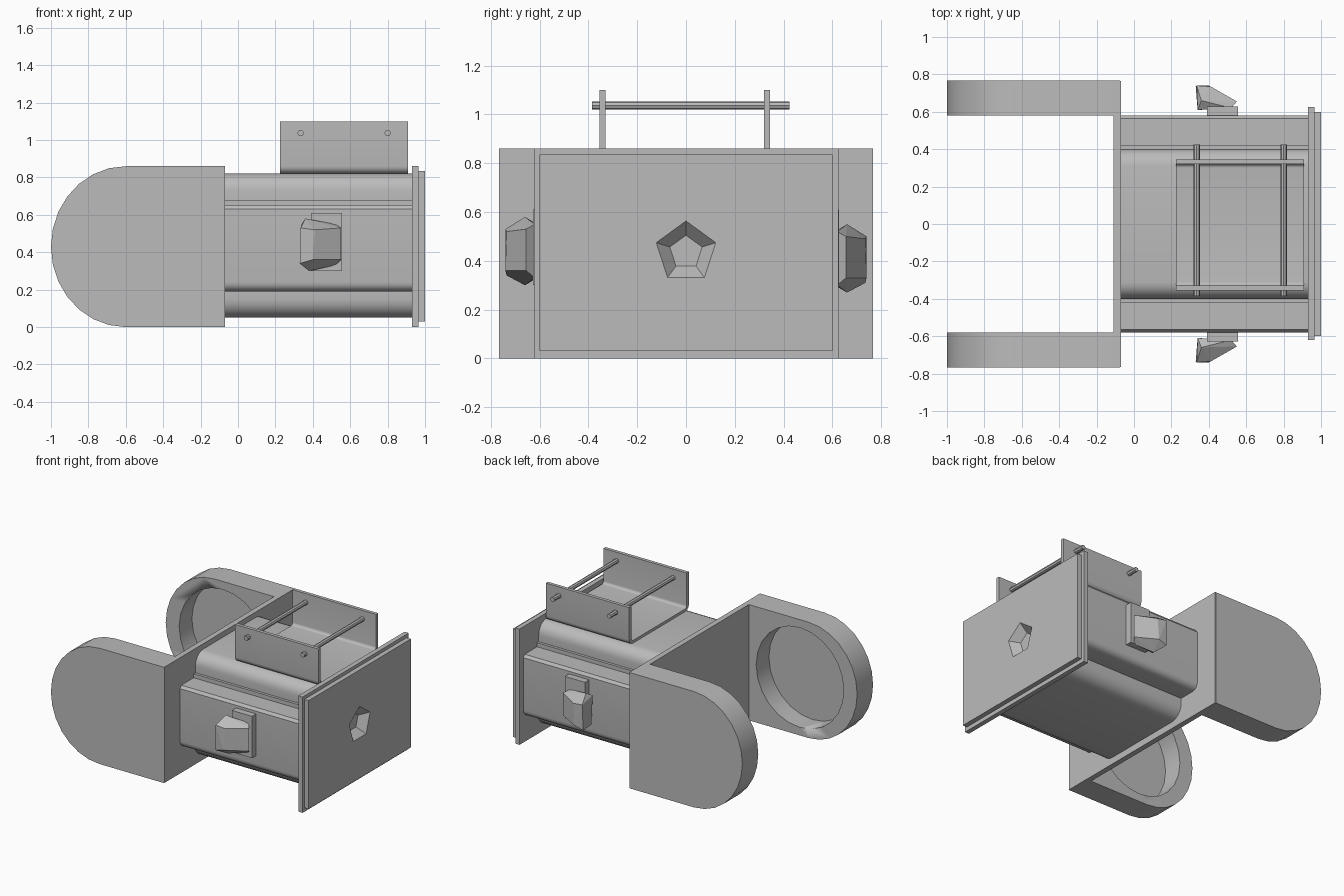
import bpy
import bmesh
import math
from mathutils import Vector

cube = bpy.data.objects.get("Cube")
if cube:
    bpy.data.objects.remove(cube, do_unlink=True)

GREY = (0.5, 0.5, 0.5, 1)
grey = bpy.data.materials.new("plain grey")
grey.use_nodes = True
grey.diffuse_color = GREY
grey.node_tree.nodes["Principled BSDF"].inputs["Base Color"].default_value = GREY


def finish(name, bm, smooth=False):
    bmesh.ops.recalc_face_normals(bm, faces=bm.faces[:])
    mesh = bpy.data.meshes.new(name)
    bm.to_mesh(mesh)
    bm.free()
    mesh.materials.append(grey)
    ob = bpy.data.objects.new(name, mesh)
    bpy.context.collection.objects.link(ob)
    if smooth:
        bpy.ops.object.select_all(action='DESELECT')
        ob.select_set(True)
        bpy.context.view_layer.objects.active = ob
        bpy.ops.object.shade_smooth_by_angle(angle=math.radians(35))
    return ob


def prism(name, outline, axis, start, end, smooth=False):
    """Extrude an outline along x (outline is y, z) or y (outline is x, z)."""
    bm = bmesh.new()
    place = (lambda p: (start, p[0], p[1])) if axis == 'x' else (lambda p: (p[0], start, p[1]))
    face = bm.faces.new([bm.verts.new(place(p)) for p in outline])
    made = bmesh.ops.extrude_face_region(bm, geom=[face])
    verts = [v for v in made["geom"] if isinstance(v, bmesh.types.BMVert)]
    step = end - start
    bmesh.ops.translate(bm, verts=verts, vec=(step, 0, 0) if axis == 'x' else (0, step, 0))
    return finish(name, bm, smooth)


def box(name, x0, x1, y0, y1, z0, z1):
    return prism(name, [(y0, z0), (y1, z0), (y1, z1), (y0, z1)], 'x', x0, x1)


def arc(cx, cz, rx, rz, a0, a1, n):
    angles = [math.radians(a0 + (a1 - a0) * i / n) for i in range(n + 1)]
    return [(cx + rx * math.cos(a), cz + rz * math.sin(a)) for a in angles]


def mirrored(half):
    return half + [(-y, z) for y, z in reversed(half)]


def cut(target, cutter):
    cutter.hide_render = True
    mod = target.modifiers.new("cut", 'BOOLEAN')
    mod.operation = 'DIFFERENCE'
    mod.solver = 'EXACT'
    mod.object = cutter
    bpy.context.view_layer.objects.active = target
    bpy.ops.object.modifier_apply(modifier=mod.name)


# Body with a stepped, round-shouldered cross-section
half = (arc(0.31, 0.15, 0.1, 0.1, -90, 0, 6) + [(0.41, 0.19)]
        + arc(0.53, 0.24, 0.05, 0.05, -90, 0, 5)
        + [(0.58, 0.63), (0.565, 0.65), (0.42, 0.65), (0.42, 0.68), (0.40, 0.68)]
        + arc(0.31, 0.73, 0.09, 0.09, 0, 90, 6))
prism("body", mirrored(half), 'x', -0.09, 0.94, True)

# Yoke plate and the two rounded arms with dished inner faces
box("yoke_plate", -0.11, -0.07, -0.765, 0.765, 0, 0.86)
arm_outline = [(-0.075, 0), (-0.075, 0.86)] + arc(-0.6, 0.43, 0.4, 0.43, 90, 270, 14)
for side, label in ((1, "back"), (-1, "front")):
    arm = prism(label + "_arm", arm_outline, 'y', side * 0.58, side * 0.767, True)
    dish = prism(label + "_dish_cutter", arc(-0.53, 0.43, 0.36, 0.37, 0, 345, 23),
                 'y', side * 0.5, side * 0.73, True)
    cut(arm, dish)
    bpy.data.objects.remove(dish, do_unlink=True)

# Double end plate with a tapered five-sided socket
plates = [box("inner_end_plate", 0.93, 0.965, -0.62, 0.625, 0, 0.86),
          box("outer_end_plate", 0.965, 1.0, -0.6, 0.6, 0.03, 0.835)]
bm = bmesh.new()
for x, r in ((0.935, 0.065), (1.01, 0.138)):
    for y, z in arc(0, 0.435, r, r, 90, 378, 4):
        bm.verts.new((x, y, z))
bmesh.ops.convex_hull(bm, input=bm.verts[:])
socket = finish("socket_cutter", bm)
for plate in plates:
    cut(plate, socket)
bpy.data.objects.remove(socket, do_unlink=True)

# Folded tray on top, a channel with rounded lower corners
outer = arc(0.31, 0.86, 0.04, 0.04, -90, 0, 5) + [(0.35, 1.10)]
inner = [(0.325, 1.10)] + arc(0.305, 0.86, 0.02, 0.02, 0, -90, 5)
tray = prism("top_tray", mirrored(outer + inner), 'x', 0.225, 0.91, True)
tray.location.y = -0.005

# Cross rods through the tray walls
for i, x in enumerate((0.335, 0.80)):
    prism("tray_rod_%d" % (i + 1), arc(x, 1.037, 0.017, 0.017, 0, 315, 7), 'y', -0.385, 0.425)

# Side mounts, each with a faceted wedge knob
knob_points = [(0.35, 0.61, 0.33), (0.34, 0.61, 0.55), (0.52, 0.62, 0.55), (0.52, 0.62, 0.33),
               (0.55, 0.655, 0.36), (0.55, 0.655, 0.53), (0.33, 0.735, 0.34), (0.335, 0.74, 0.53),
               (0.40, 0.74, 0.36), (0.41, 0.735, 0.52), (0.38, 0.66, 0.30), (0.36, 0.66, 0.58)]
for side, label in ((1, "back"), (-1, "front")):
    box(label + "_mount", 0.39, 0.555, side * 0.57, side * 0.628, 0.30, 0.61)
    bm = bmesh.new()
    drop = -0.03 if side > 0 else 0
    for p in knob_points:
        bm.verts.new(Vector((p[0], side * p[1], p[2] + drop)))
    bmesh.ops.convex_hull(bm, input=bm.verts[:])
    finish(label + "_knob", bm)
